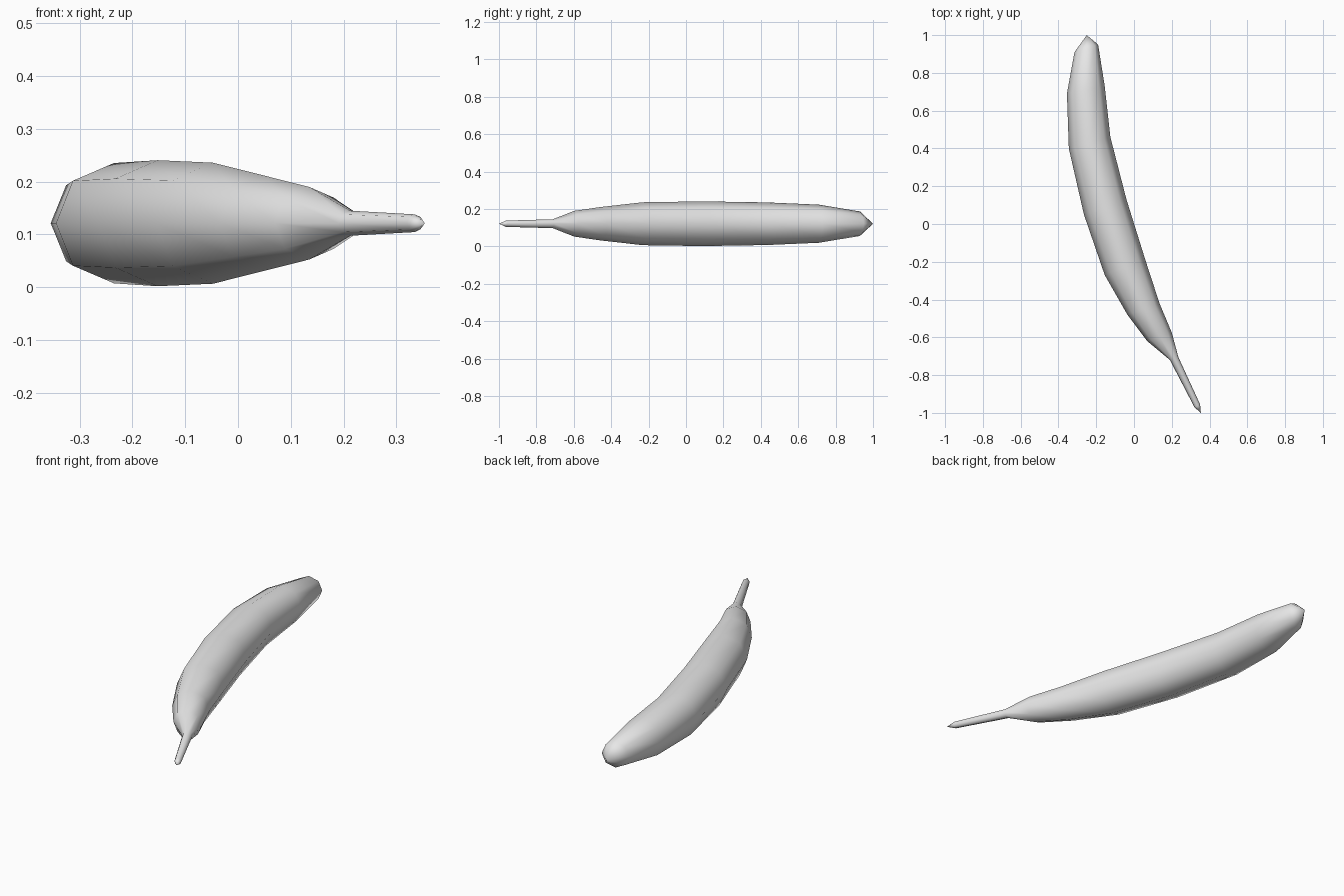
import bpy, bmesh, math
from mathutils import Vector

cube = bpy.data.objects.get("Cube")
if cube:
    bpy.data.objects.remove(cube)

SIDES = 8
MID_Z = 0.121

# Outer and inner edge of each ring along the curved fruit, blossom end to stem
RINGS = [
    ((-0.315, 0.91), (-0.19, 0.95)),
    ((-0.355, 0.69), (-0.155, 0.73)),
    ((-0.345, 0.40), (-0.125, 0.46)),
    ((-0.265, 0.05), (-0.04, 0.13)),
    ((-0.155, -0.27), (0.06, -0.19)),
    ((-0.035, -0.48), (0.135, -0.42)),
    ((0.07, -0.62), (0.20, -0.575)),
    ((0.19, -0.72), (0.235, -0.705)),
    ((0.32, -0.97), (0.35, -0.955)),
]
BLOSSOM_TIP = (-0.25, 1.0, MID_Z)
STEM_TIP = (0.354, -1.0, MID_Z)

# Grey skin
skin = bpy.data.materials.new("grey skin")
skin.use_nodes = True
grey = (0.8, 0.8, 0.8, 1)
skin.diffuse_color = grey
skin.node_tree.nodes["Principled BSDF"].inputs["Base Color"].default_value = grey

bm = bmesh.new()

# Round cross-sections
loops = []
for outer, inner in RINGS:
    a, b = Vector((*outer, MID_Z)), Vector((*inner, MID_Z))
    centre, half = (a + b) / 2, (b - a) / 2
    up = Vector((0, 0, half.length))
    turns = [2 * math.pi * i / SIDES for i in range(SIDES)]
    loops.append([bm.verts.new(centre + half * math.cos(t) + up * math.sin(t)) for t in turns])

# Body walls
for one, two in zip(loops, loops[1:]):
    for i in range(SIDES):
        j = (i + 1) % SIDES
        bm.faces.new((one[i], one[j], two[j], two[i]))

# Pointed ends
for loop, tip in ((loops[0], BLOSSOM_TIP), (loops[-1], STEM_TIP)):
    point = bm.verts.new(tip)
    for i in range(SIDES):
        bm.faces.new((loop[i], loop[(i + 1) % SIDES], point))

bmesh.ops.recalc_face_normals(bm, faces=bm.faces)
for face in bm.faces:
    face.smooth = True

mesh = bpy.data.meshes.new("banana")
bm.to_mesh(mesh)
bm.free()
mesh.materials.append(skin)
banana = bpy.data.objects.new("banana", mesh)
bpy.context.collection.objects.link(banana)
